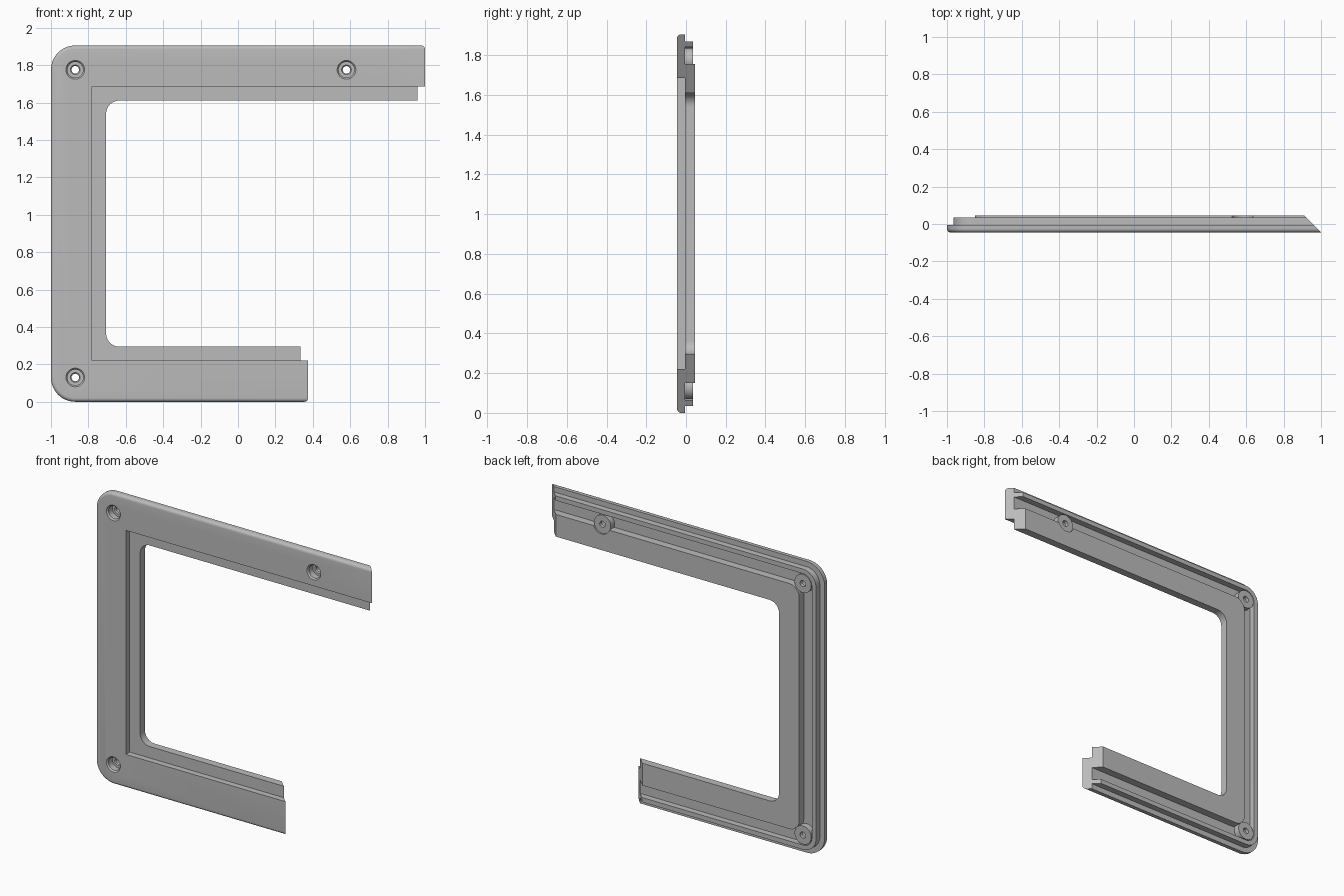
import bpy, bmesh
from math import sin, cos, pi, radians

cube = bpy.data.objects.get("Cube")
if cube:
    bpy.data.objects.remove(cube, do_unlink=True)

HEIGHT = 1.905
FRONT = -0.045
SEAT = -0.005      # back of the front plate
BACK = 0.045
BOSS_TOP = 0.035
BOSS_R = 0.06
SCREWS = [(-0.87, 0.13), (-0.87, 1.775), (0.58, 1.775)]

grey = bpy.data.materials.new("plain grey")
grey.use_nodes = True
grey.diffuse_color = (0.5, 0.5, 0.5, 1)
grey.node_tree.nodes["Principled BSDF"].inputs["Base Color"].default_value = (0.5, 0.5, 0.5, 1)


def loft(name, rings, capped=True):
    """Skin closed rings; cap the ends or join the last ring to the first."""
    bm = bmesh.new()
    loops = [[bm.verts.new(p) for p in ring] for ring in rings]
    n = len(loops[0])
    pairs = list(zip(loops, loops[1:]))
    if capped:
        bm.faces.new(loops[0])
        bm.faces.new(loops[-1])
    else:
        pairs.append((loops[-1], loops[0]))
    for a, b in pairs:
        for i in range(n):
            j = (i + 1) % n
            bm.faces.new((a[i], a[j], b[j], b[i]))
    bmesh.ops.recalc_face_normals(bm, faces=bm.faces)
    mesh = bpy.data.meshes.new(name)
    bm.to_mesh(mesh)
    bm.free()
    mesh.materials.append(grey)
    obj = bpy.data.objects.new(name, mesh)
    bpy.context.collection.objects.link(obj)
    return obj


def arc(cx, cz, r, start, end, y, steps=14):
    if r == 0:
        return [(cx, y, cz)]
    angles = [radians(start + (end - start) * i / steps) for i in range(steps + 1)]
    return [(cx + r * cos(a), y, cz + r * sin(a)) for a in angles]


def bracket_ring(y, outer, outer_r, inner, inner_r):
    """C-shaped outline inset from the outside, with mitred arm ends."""
    mitre = y - FRONT
    top_end, low_end = 1.0 - mitre, 0.375 - mitre
    xo, xi = -1 + outer + outer_r, -1 + inner + inner_r
    zo, zi = outer + outer_r, inner + inner_r
    ring = [(top_end, y, HEIGHT - outer)]
    ring += arc(xo, HEIGHT - zo, outer_r, 90, 180, y)
    ring += arc(xo, zo, outer_r, 180, 270, y)
    ring += [(low_end, y, outer), (low_end, y, inner)]
    ring += arc(xi, zi, inner_r, 270, 180, y)
    ring += arc(xi, HEIGHT - zi, inner_r, 180, 90, y)
    ring.append((top_end, y, HEIGHT - inner))
    return ring


def turned(name, x, z, profile, capped, sides=40):
    """Turn a (radius, y) profile about a front-to-back axis."""
    turns = [2 * pi * i / sides for i in range(sides)]
    rings = [[(x + r * cos(a), y, z + r * sin(a)) for a in turns] for r, y in profile]
    return loft(name, rings, capped)


def cut(obj, cutters):
    for cutter in cutters:
        mod = obj.modifiers.new("hole", 'BOOLEAN')
        mod.operation = 'DIFFERENCE'
        mod.solver = 'EXACT'
        mod.object = cutter
    bpy.context.view_layer.update()
    graph = bpy.context.evaluated_depsgraph_get()
    mesh = bpy.data.meshes.new_from_object(obj.evaluated_get(graph))
    obj.modifiers.clear()
    obj.data = mesh
    for cutter in cutters:
        bpy.data.objects.remove(cutter, do_unlink=True)


# Front plate with a rounded outer front edge
ROUND = 0.02
rings = []
for i in range(7):
    a = i / 6 * pi / 2
    inset = ROUND * (1 - sin(a))
    rings.append(bracket_ring(FRONT + ROUND * (1 - cos(a)), inset, 0.13 - inset, 0.22, 0))
rings.append(bracket_ring(SEAT, 0, 0.13, 0.22, 0))
plate = loft("front_plate", rings)

# Rear frame whose inner edge forms the rebate lip
frame = loft("rear_frame", [bracket_ring(y, 0.15, 0.07, 0.295, 0.07) for y in (SEAT, BACK)])

# Thin rib running round the back
rib = loft("rear_rib", [bracket_ring(y, 0.035, 0.095, 0.065, 0.065) for y in (SEAT, BOSS_TOP)])

# Screw holes through the plate and round clearances in the frame
bore = [(0.05, -0.06), (0.05, FRONT), (0.042, -0.036), (0.042, 0.01)]
cut(plate, [turned("bore_cutter", x, z, bore, True) for x, z in SCREWS])
clearance = [(BOSS_R, -0.02), (BOSS_R, 0.06)]
cut(frame, [turned("clearance_cutter", x, z, clearance, True) for x, z in SCREWS])

# Hollow screw bosses
boss = [(BOSS_R, SEAT), (BOSS_R, BOSS_TOP), (0.02, BOSS_TOP), (0.02, 0.011),
        (0.026, 0.005), (0.042, 0.005), (0.042, SEAT)]
parts = [plate, frame, rib]
for (x, z), place in zip(SCREWS, ("lower_right", "upper_right", "upper_left")):
    parts.append(turned("screw_boss_" + place, x, z, boss, False))

# Smooth curves, sharp corners
bpy.ops.object.select_all(action='DESELECT')
for part in parts:
    part.select_set(True)
bpy.context.view_layer.objects.active = plate
bpy.ops.object.shade_smooth_by_angle(angle=radians(30))
